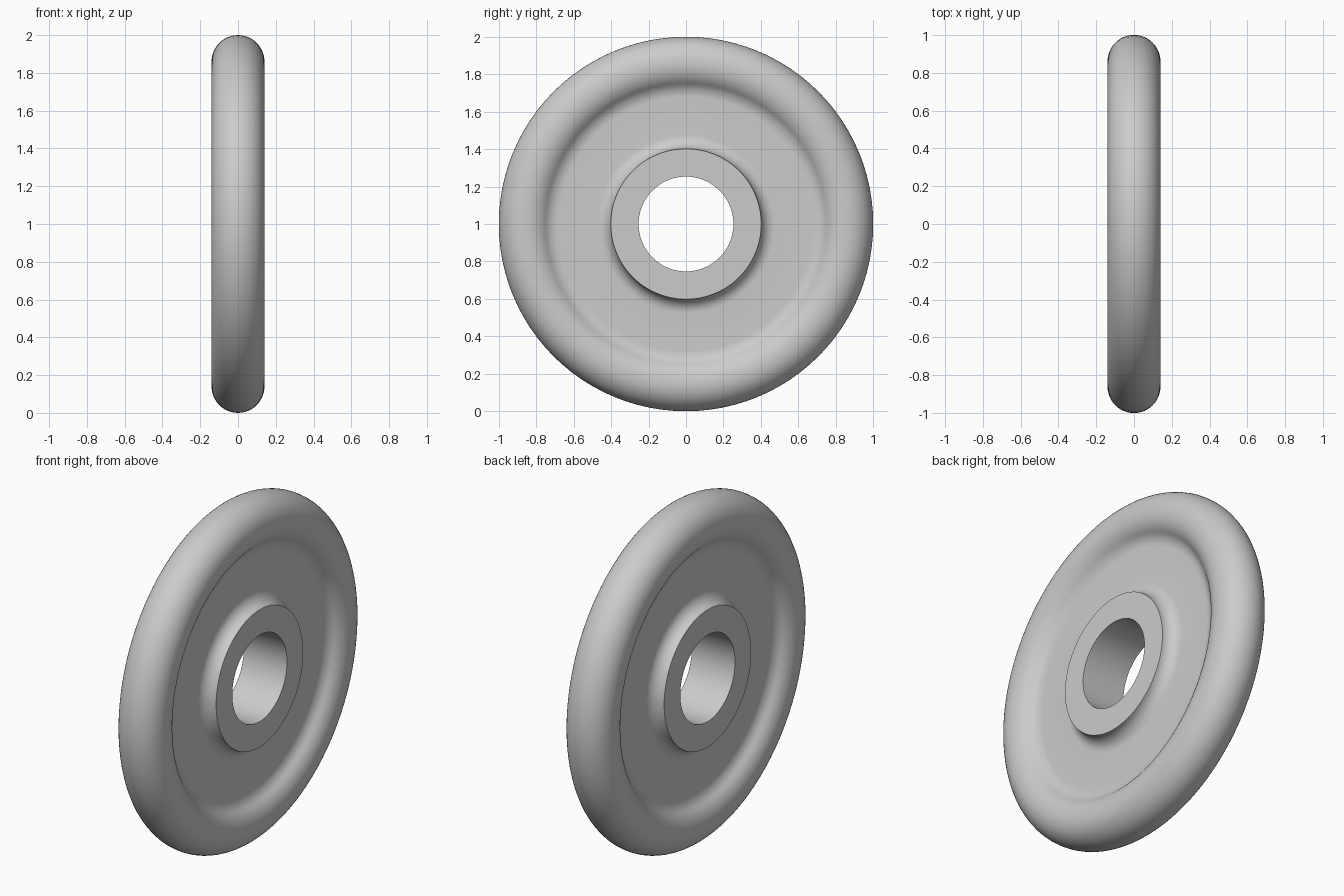
import bpy
import bmesh
from math import cos, sin, pi, radians
from mathutils import Vector, Matrix

cube = bpy.data.objects.get("Cube")
if cube:
    bpy.data.objects.remove(cube)

HALF = 0.14        # half width of rim and hub
WEB = 0.066        # half thickness of the web
HUB_R, BORE_R = 0.402, 0.253
SEGMENTS = 96

grey = bpy.data.materials.new("light_grey")
grey.use_nodes = True
grey.diffuse_color = (0.6, 0.6, 0.6, 1)
grey.node_tree.nodes["Principled BSDF"].inputs["Base Color"].default_value = (0.6, 0.6, 0.6, 1)


def arc(r, x, radius, start, end, steps):
    """Points (r, x) on an arc; angles in degrees, 0 points outward."""
    angles = [radians(start + (end - start) * i / steps) for i in range(steps + 1)]
    return [(r + radius * cos(a), x + radius * sin(a)) for a in angles]


# Half profile: hub fillet, web, rim hollow, rounded rim
fillet = HALF - WEB
bend = 46
hollow = 0.1
crest_r = 0.852
# the hollow meets the rim bead tangentially
hollow_r = crest_r - (HALF + hollow) * sin(radians(bend))
hollow_x = (HALF + hollow) * cos(radians(bend))
web = hollow_x - hollow
fillet = HALF - web
half = [(BORE_R, HALF)]
half += arc(HUB_R + fillet, HALF, fillet, 180, 270, 10)
half += arc(hollow_r, hollow_x, hollow, 270, 270 + bend, 8)
half += arc(crest_r, 0, HALF, 90 + bend, 90, 8)[1:]
half += arc(1 - HALF, 0, HALF, 90, 0, 12)
profile = half + [(r, -x) for r, x in reversed(half[:-1])]

# Wheel body: the closed profile turned around the x axis
bm = bmesh.new()
verts = [bm.verts.new((x, 0, r)) for r, x in profile]
edges = [bm.edges.new((verts[i], verts[(i + 1) % len(verts)])) for i in range(len(verts))]
bmesh.ops.spin(bm, geom=verts + edges, cent=(0, 0, 0), axis=(1, 0, 0),
               angle=2 * pi, steps=SEGMENTS, use_merge=False)
bmesh.ops.remove_doubles(bm, verts=bm.verts, dist=0.0005)
bmesh.ops.recalc_face_normals(bm, faces=bm.faces)
bmesh.ops.translate(bm, verts=bm.verts, vec=(0, 0, 1))
mesh = bpy.data.meshes.new("wheel")
bm.to_mesh(mesh)
bm.free()
mesh.materials.append(grey)
wheel = bpy.data.objects.new("wheel", mesh)
bpy.context.collection.objects.link(wheel)

# Smooth curves, crisp hub and bore edges
bpy.ops.object.select_all(action='DESELECT')
wheel.select_set(True)
bpy.context.view_layer.objects.active = wheel
bpy.ops.object.shade_smooth_by_angle(angle=radians(35))
